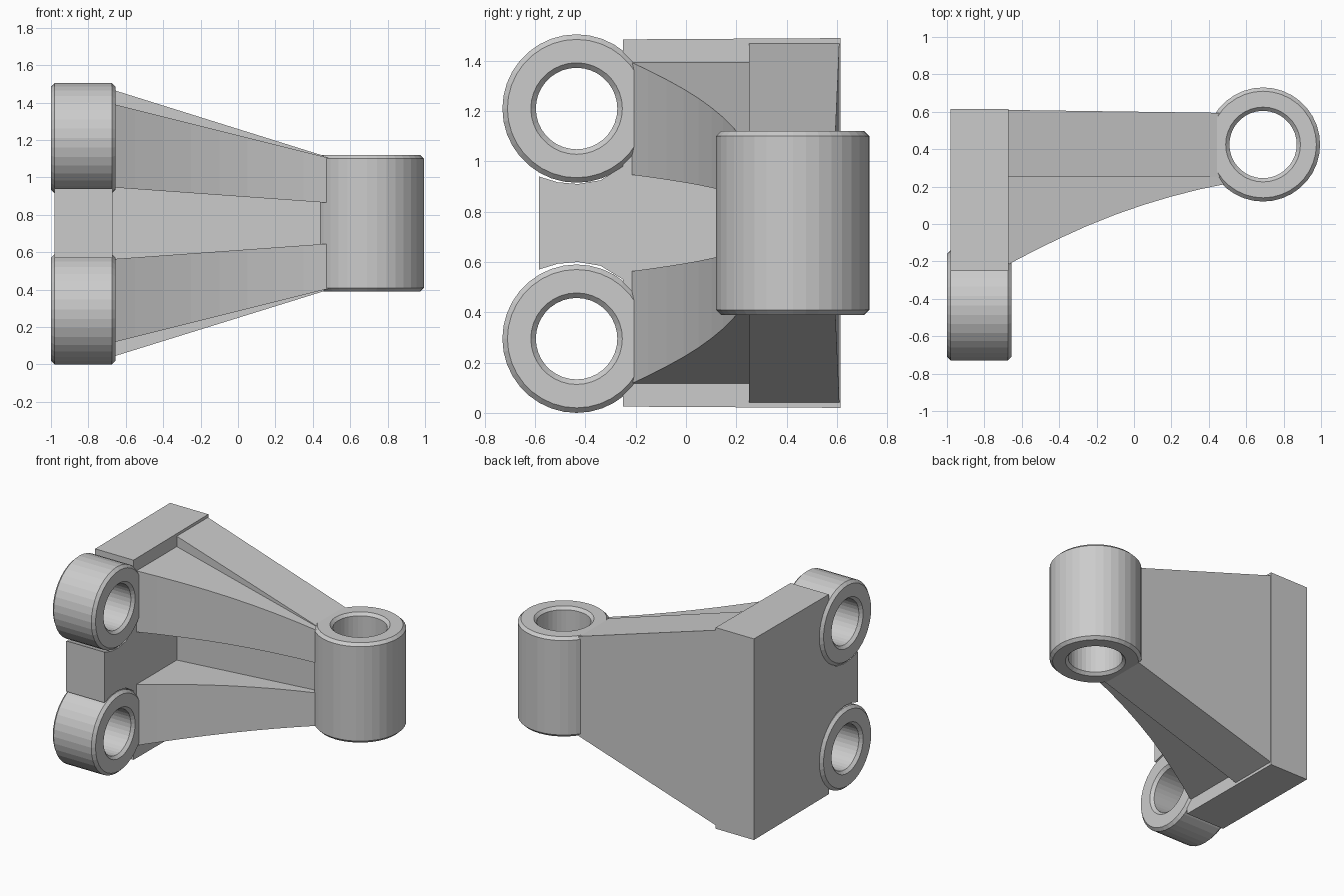
import bpy, bmesh
from math import cos, sin, tau

if "Cube" in bpy.data.objects:
    bpy.data.objects.remove(bpy.data.objects["Cube"])

SEG = 36
MID_Z = 0.755  # mirror plane between the two eyes


def make_object(name, verts, faces):
    mesh = bpy.data.meshes.new(name)
    bm = bmesh.new()
    vs = [bm.verts.new(v) for v in verts]
    for f in faces:
        bm.faces.new([vs[i] for i in f])
    bmesh.ops.recalc_face_normals(bm, faces=bm.faces)
    bm.to_mesh(mesh)
    bm.free()
    ob = bpy.data.objects.new(name, mesh)
    bpy.context.collection.objects.link(ob)
    return ob


def loft(name, sections, closed=False):
    """Skin a list of equal-length closed sections, capped unless closed."""
    n, m = len(sections[0]), len(sections)
    verts = [p for s in sections for p in s]
    faces = []
    for i in range(m if closed else m - 1):
        a, b = i * n, ((i + 1) % m) * n
        faces += [(a + k, a + (k + 1) % n, b + (k + 1) % n, b + k) for k in range(n)]
    if not closed:
        faces += [tuple(range(n)), tuple(range((m - 1) * n, m * n))]
    return make_object(name, verts, faces)


def bushing(name, axis, center, r_out, r_in, lo, hi, c=0.02):
    """Chamfered ring along x or z; center is given across the axis."""
    profile = [(r_in, lo + c), (r_in + c, lo), (r_out - c, lo), (r_out, lo + c),
               (r_out, hi - c), (r_out - c, hi), (r_in + c, hi), (r_in, hi - c)]
    sections = []
    for i in range(SEG):
        u, v = cos(tau * i / SEG), sin(tau * i / SEG)
        ring = []
        for r, h in profile:
            a, b = center[0] + r * u, center[1] + r * v
            ring.append((h, a, b) if axis == 'x' else (a, b, h))
        sections.append(ring)
    return loft(name, sections, closed=True)


# Vertical boss and the two horizontal eyes
bushing("vertical_boss", 'z', (0.69, 0.425), 0.305, 0.18, 0.39, 1.12)
for label, z in (("upper", 1.21), ("lower", 0.295)):
    bushing(label + "_eye", 'x', (-0.435, z), 0.295, 0.162, -1.0, -0.655)

# Mounting block with a tongue between the eyes (upper half mirrored)
upper = [(-0.585, 0.94), (-0.51, 0.917), (-0.43, 0.91), (-0.34, 0.925),
         (-0.25, 0.98), (-0.25, 1.485), (0.615, 1.49)]
outline = upper + [(y, 2 * MID_Z - z) for y, z in reversed(upper)]
loft("mounting_block", [[(x, y, z) for y, z in outline] for x in (-0.98, -0.67)])

# Tapered web from block to boss
loft("web", [[(x, y0, z0), (x, y1, z0), (x, y1, z1), (x, y0, z1)]
             for x, y0, y1, z0, z1 in ((-0.69, 0.25, 0.61, 0.035, 1.475),
                                       (0.47, 0.25, 0.594, 0.395, 1.112))])

# Curved ribs running from each eye to the boss
curve = [(-0.67, -0.215), (-0.55, -0.152), (-0.4, -0.078), (-0.25, -0.01), (-0.1, 0.05),
         (0.05, 0.102), (0.2, 0.147), (0.35, 0.185), (0.48, 0.212)]
for label in ("upper", "lower"):
    sections = []
    for x, y in curve:
        t = (x + 0.65) / 1.12
        zi, zo = 0.945 - 0.08 * t, 1.388 - 0.28 * t
        if label == "lower":
            zi, zo = 2 * MID_Z - zi, 2 * MID_Z - zo
        sections.append([(x, y, zi), (x, 0.27, zi), (x, 0.27, zo), (x, y, zo)])
    loft(label + "_rib", sections)
